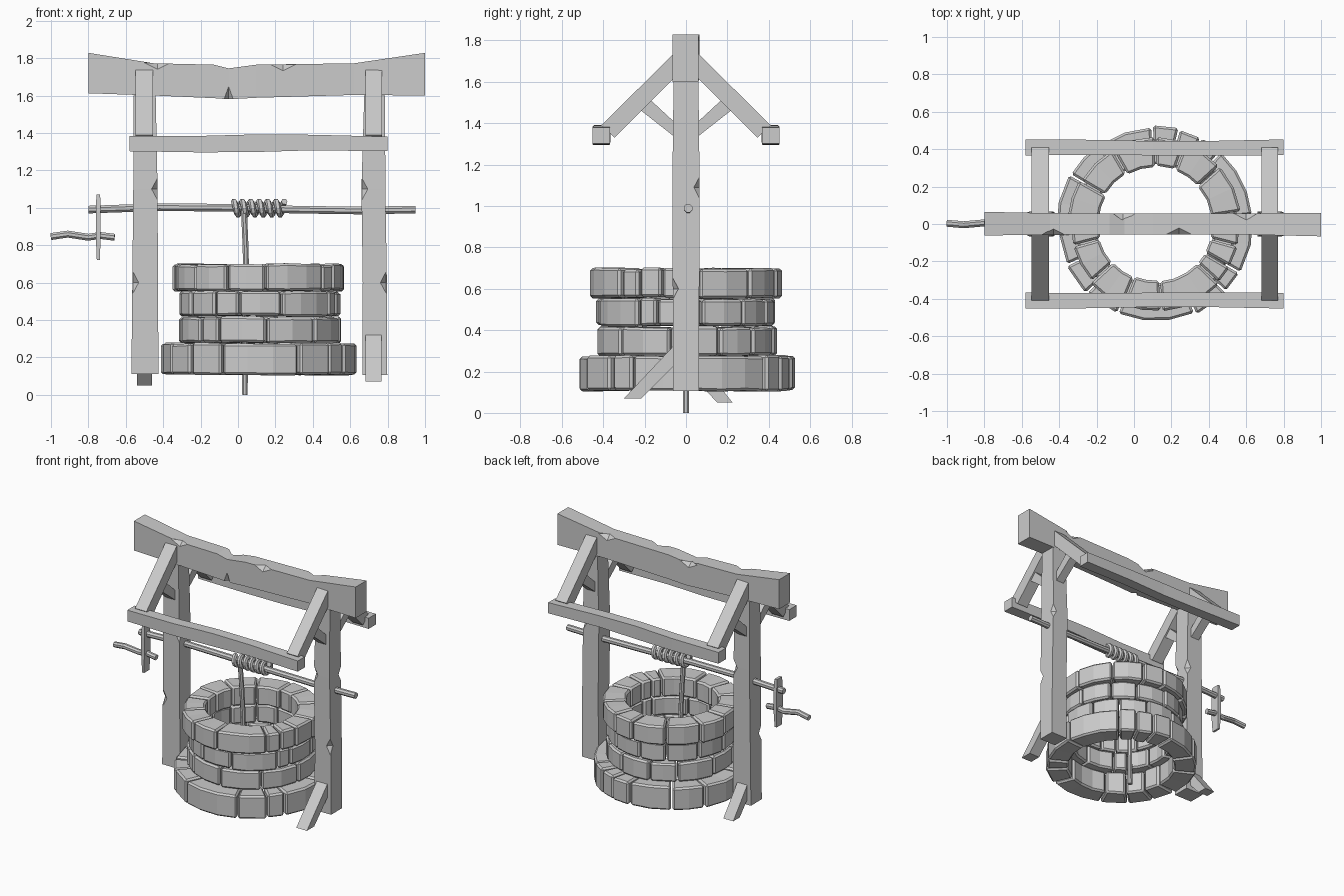
import bpy, bmesh, math, random
from mathutils import Vector, Matrix

if "Cube" in bpy.data.objects:
    bpy.data.objects.remove(bpy.data.objects["Cube"])

random.seed(4)


def finish(bm, name):
    bmesh.ops.recalc_face_normals(bm, faces=bm.faces)
    me = bpy.data.meshes.new(name)
    bm.to_mesh(me)
    bm.free()
    ob = bpy.data.objects.new(name, me)
    bpy.context.collection.objects.link(ob)
    return ob


def loft(bm, sections):
    # skin a row of equal-sized cross-sections and cap both ends
    rows = [[bm.verts.new(p) for p in s] for s in sections]
    n = len(rows[0])
    for a, b in zip(rows, rows[1:]):
        for i in range(n):
            j = (i + 1) % n
            bm.faces.new((a[i], a[j], b[j], b[i]))
    bm.faces.new(rows[0][::-1])
    bm.faces.new(rows[-1])
    return rows


def prism(name, x0, x1, yz):
    bm = bmesh.new()
    loft(bm, [[(x, y, z) for y, z in yz] for x in (x0, x1)])
    return finish(bm, name)


def x_beam(name, rows):
    # rows: x, y centre, half depth, z low, z high
    bm = bmesh.new()
    loft(bm, [[(x, y - h, a), (x, y + h, a), (x, y + h, b), (x, y - h, b)]
              for x, y, h, a, b in rows])
    return finish(bm, name)


def chip(ob, places, size):
    # cut diamond-shaped nicks out of the beam edges
    bm = bmesh.new()
    for p in places:
        top = [Vector(p) + Vector((0, 0, s * size[2])) for s in (1, -1)]
        t, b = [bm.verts.new(v) for v in top]
        mid = [bm.verts.new(Vector(p) + Vector((dx * size[0], dy * size[1], 0)))
               for dx, dy in ((1, 0), (0, 1), (-1, 0), (0, -1))]
        for i in range(4):
            bm.faces.new((mid[i], mid[(i + 1) % 4], t))
            bm.faces.new((mid[(i + 1) % 4], mid[i], b))
    cutter = finish(bm, "nick_cutter")
    cutter.hide_render = True
    mod = ob.modifiers.new("nicks", 'BOOLEAN')
    mod.operation, mod.solver, mod.object = 'DIFFERENCE', 'EXACT', cutter
    dg = bpy.context.evaluated_depsgraph_get()
    me = bpy.data.meshes.new_from_object(ob.evaluated_get(dg))
    ob.modifiers.clear()
    ob.data = me
    bpy.data.objects.remove(cutter)


def tube(name, pts, r, sides=8):
    # round bar along a path
    bm = bmesh.new()
    pts = [Vector(p) for p in pts]
    secs = []
    for i, p in enumerate(pts):
        d = (pts[min(i + 1, len(pts) - 1)] - pts[max(i - 1, 0)]).normalized()
        ref = Vector((1, 0, 0)) if abs(d.x) < 0.7 else Vector((0, 0, 1))
        u = d.cross(ref).normalized()
        v = d.cross(u)
        secs.append([p + r * (math.cos(a) * u + math.sin(a) * v)
                     for a in (2 * math.pi * (k + .5) / sides for k in range(sides))])
    loft(bm, secs)
    return finish(bm, name)


# stone courses: z low, z high, inner radius, outer radius, joint angles
courses = [
    (.105, .278, .37, .527, (-135, -113, -66, -44, -30, 5, 48, 62, 76, 92, 125, 150, 185, 205)),
    (.275, .418, .325, .438, (-137, -121, -85, -47, -10, 22, 48, 75, 105, 130, 165, 195)),
    (.418, .556, .32, .436, (-149, -124, -105, -74, -32, -19, 10, 40, 65, 95, 120, 150, 178)),
    (.552, .702, .305, .466, (-138, -112, -86, -43, -30, -15, 8, 42, 70, 90, 120, 150, 175, 195)),
]
for k, (z0, z1, ri, ro, joints) in enumerate(courses):
    bm = bmesh.new()
    for a0, a1 in zip(joints, joints[1:] + (joints[0] + 360,)):
        n = max(1, round((a1 - a0) / 16))
        out = ro + random.uniform(-.012, .004)
        inn = ri + random.uniform(-.004, .008)
        lo, hi = z0 + random.uniform(0, .005), z1 - random.uniform(0, .007)
        secs = []
        for i in range(n + 1):
            a = math.radians(a0 + .6 + (a1 - a0 - 1.2) * i / n)
            secs.append([(.115 + r * math.cos(a), r * math.sin(a),
                          z + random.uniform(-.003, .003))
                         for r, z in ((inn, lo), (out, lo), (out, hi), (inn, hi))])
        part = bmesh.new()
        loft(part, secs)
        bmesh.ops.recalc_face_normals(part, faces=part.faces)
        sharp = [e for e in part.edges if e.calc_face_angle(0) > .9]
        bmesh.ops.bevel(part, geom=sharp, offset=.012, segments=1,
                        affect='EDGES', clamp_overlap=True)
        tmp = bpy.data.meshes.new("stone")
        part.to_mesh(tmp)
        part.free()
        bm.from_mesh(tmp)
        bpy.data.meshes.remove(tmp)
    finish(bm, f"stone_course_{k + 1}")

# upright posts: z, x low, x high, half depth
posts = {
    "left_post": [(.11, -.57, -.425, .063), (.6, -.565, -.428, .064), (1.1, -.56, -.43, .066),
                  (1.6, -.558, -.44, .06)],
    "right_post": [(.105, .665, .798, .063), (.6, .667, .796, .064), (1.1, .66, .788, .066),
                   (1.6, .675, .786, .06)],
}
for name, rows in posts.items():
    bm = bmesh.new()
    loft(bm, [[(a, -h, z), (b, -h, z), (b, h, z), (a, h, z)] for z, a, b, h in rows])
    post = finish(bm, name)
    lo, hi = (-.562, -.43) if "left" in name else (.662, .792)
    inner, outer = (hi, lo) if "left" in name else (lo, hi)
    chip(post, [(inner, -.066, 1.1), (outer, -.065, .6), (hi, .066, 1.09)], (.032, .032, .06))

# sagging ridge beam
ridge = x_beam("ridge_beam", [
    (-.8, .002, .063, 1.612, 1.828), (-.45, 0, .058, 1.6, 1.772), (-.13, 0, .056, 1.586, 1.765),
    (-.05, 0, .055, 1.58, 1.745), (.1, 0, .056, 1.588, 1.765), (.62, 0, .057, 1.603, 1.772),
    (1, -.003, .063, 1.6, 1.828)])
chip(ridge, [(-.43, -.058, 1.775), (.24, -.056, 1.767), (-.06, .055, 1.75), (.6, .057, 1.772)],
     (.07, .035, .035))
chip(ridge, [(-.05, -.056, 1.58)], (.025, .03, .07))

# roof frame, both slopes and both ends
for side, s in (("front", -1), ("back", 1)):
    x_beam(side + "_eave_beam", [
        (-.58, s * .41, .043, 1.302, 1.384), (-.2, s * .41, .04, 1.296, 1.384),
        (.1, s * .405, .038, 1.298, 1.392), (.4, s * .405, .039, 1.307, 1.39),
        (.8, s * .41, .042, 1.302, 1.38)])
    for end, x0, x1 in (("left", -.547, -.455), ("right", .682, .77)):
        prism(f"{side}_{end}_rafter", x0, x1,
              [(s * y, z) for y, z in ((.41, 1.39), (.05, 1.745), (.05, 1.625), (.345, 1.33))])
        prism(f"{side}_{end}_roof_brace", x0 + .012, x1 - .012,
              [(s * y, z) for y, z in ((.05, 1.33), (.235, 1.475), (.185, 1.525), (.05, 1.40))])

# foot braces: one in front of the right post, one behind the left post
prism("right_foot_brace", .682, .768, [(-.3, .07), (-.215, .07), (-.05, .235), (-.05, .335)])
prism("left_foot_brace", -.54, -.46, [(.225, .05), (.15, .05), (.05, .16), (.05, .27)])

# axle, crank and handle
tube("axle", [(-.8, .008, .99), (-.42, .008, 1.003), (-.05, .004, 1.0), (.3, .008, .99),
              (.65, .01, .985), (.95, .01, .99)], .022)
bm = bmesh.new()
loft(bm, [[(-.747 - w, -h, z), (-.747 + w, -h, z), (-.747 + w, h, z), (-.747 - w, h, z)]
          for z, w, h in ((.72, .008, .03), (.82, .012, .035), (.98, .013, .036), (1.07, .01, .03))])
finish(bm, "crank_arm")
tube("crank_handle", [(-1, .004, .846), (-.91, -.004, .859), (-.8, .006, .842),
                      (-.74, .004, .852), (-.66, 0, .842)], .02)

# rope wound on the axle, and its hanging end
steps = 12 * 6
tube("rope_coil", [(-.022 + .27 * i / steps, .004 - .035 * math.sin(math.tau * i / 12),
                    .998 + .035 * math.cos(math.tau * i / 12)) for i in range(steps + 1)], .017, 6)
tube("hanging_rope", [(.032, -.02, .985), (.04, -.012, .8), (.045, -.004, .6), (.038, 0, .3),
                      (.036, 0, 0)], .017)
